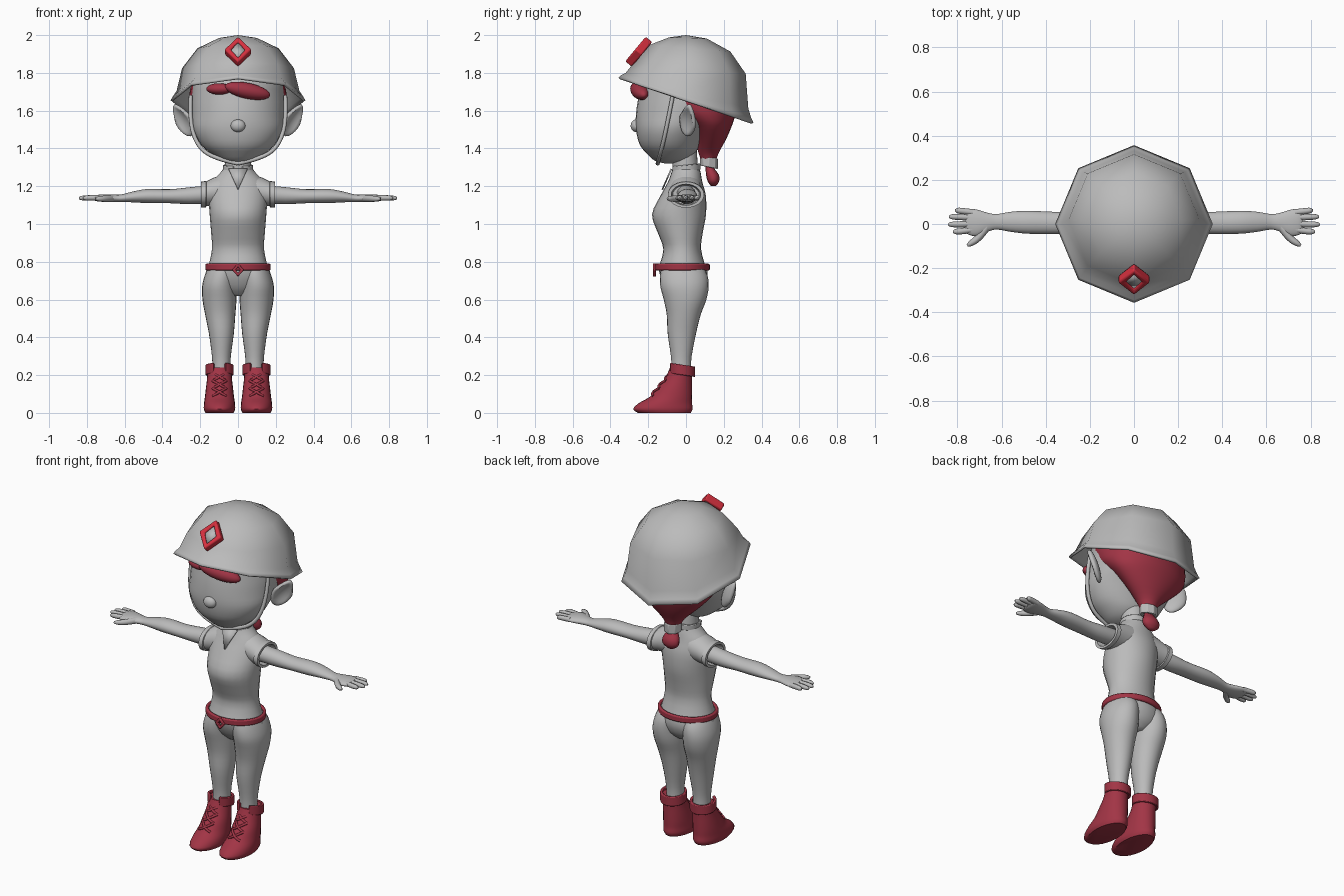
import bpy, bmesh, math
from mathutils import Vector, Matrix

cube = bpy.data.objects.get("Cube")
if cube:
    bpy.data.objects.remove(cube, do_unlink=True)


def material(name, rgb):
    m = bpy.data.materials.new(name)
    m.use_nodes = True
    m.diffuse_color = (*rgb, 1)
    m.node_tree.nodes["Principled BSDF"].inputs["Base Color"].default_value = (*rgb, 1)
    return m


GREY = material("plain grey", (0.5, 0.5, 0.5))
CRIMSON = material("dark crimson", (0.36, 0.035, 0.06))
RED = material("bright red", (0.68, 0.03, 0.05))


def finish(bm, name, mat, angle=50):
    """Turn a bmesh into a named, shaded object."""
    bmesh.ops.recalc_face_normals(bm, faces=bm.faces)
    mesh = bpy.data.meshes.new(name)
    bm.to_mesh(mesh)
    bm.free()
    mesh.materials.append(mat)
    ob = bpy.data.objects.new(name, mesh)
    bpy.context.collection.objects.link(ob)
    bpy.ops.object.select_all(action='DESELECT')
    ob.select_set(True)
    bpy.context.view_layer.objects.active = ob
    bpy.ops.object.shade_smooth_by_angle(angle=math.radians(angle))
    return ob


def spline(rows, steps):
    """Catmull-Rom interpolation between the cross-sections."""
    out = []
    for i in range(len(rows) - 1):
        p = [rows[max(i - 1, 0)], rows[i], rows[i + 1], rows[min(i + 2, len(rows) - 1)]]
        for k in range(steps):
            t = k / steps
            out.append([b + 0.5 * t * (c - a + t * (2 * a - 5 * b + 4 * c - d + t * (3 * (b - c) + d - a)))
                        for a, b, c, d in zip(*p)])
    return out + [rows[-1]]


def bridge(bm, rings, closed=True):
    for a, b in zip(rings, rings[1:]):
        n = len(a)
        for i in range(n if closed else n - 1):
            j = (i + 1) % n
            bm.faces.new((a[i], a[j], b[j], b[i]))


def loft(name, mat, rows, axis='z', side=1, steps=3, segs=24):
    """Rows are (position along axis, centre u, centre v, radius u, radius v)."""
    bm = bmesh.new()
    rings = []
    for t, cu, cv, ru, rv in spline(rows, steps):
        ring = []
        for i in range(segs):
            a = math.tau * i / segs
            u, v = cu + ru * math.cos(a), cv + rv * math.sin(a)
            x, y, z = (u, v, t) if axis == 'z' else (t, u, v)
            ring.append(bm.verts.new((side * x, y, z)))
        rings.append(ring)
    bridge(bm, rings)
    bm.faces.new(rings[0])
    bm.faces.new(rings[-1])
    return finish(bm, name, mat)


def band(name, mat, centre, rx, ry, h, th, slope=0, gap=0, n=32, bevel=0.004):
    """Rectangular-section ring, optionally open at the front."""
    bm = bmesh.new()
    rings = []
    for i in range(n + (gap > 0)):
        a = -math.pi / 2 + gap + (math.tau - 2 * gap) * i / n
        ring = []
        for e, s in ((0, -1), (th, -1), (th, 1), (0, 1)):
            x, y = (rx + e) * math.cos(a), (ry + e) * math.sin(a)
            ring.append(bm.verts.new((x, y, s * h / 2 + slope * y)))
        rings.append(ring)
    if gap:
        bm.faces.new(rings[0])
        bm.faces.new(rings[-1])
    else:
        rings.append(rings[0])
    bridge(bm, rings)
    ob = finish(bm, name, mat, 30)
    ob.location = centre
    mod = ob.modifiers.new("rounded", 'BEVEL')
    mod.width, mod.segments = bevel, 2
    return ob


def ball(name, mat, centre, scale, rot=(0, 0, 0)):
    bm = bmesh.new()
    bmesh.ops.create_uvsphere(bm, u_segments=24, v_segments=14, radius=1)
    ob = finish(bm, name, mat, 80)
    ob.location, ob.scale, ob.rotation_euler = centre, scale, rot
    return ob


def tube(name, mat, pts, radius, taper=None):
    cu = bpy.data.curves.new(name, 'CURVE')
    cu.dimensions = '3D'
    cu.bevel_depth, cu.bevel_resolution, cu.use_fill_caps = radius, 2, True
    cu.resolution_u = 6
    sp = cu.splines.new('NURBS')
    sp.points.add(len(pts) - 1)
    for i, p in enumerate(pts):
        sp.points[i].co = (*p, 1)
        sp.points[i].radius = taper[i] if taper else 1
    sp.use_endpoint_u, sp.order_u = True, 3
    cu.materials.append(mat)
    ob = bpy.data.objects.new(name, cu)
    bpy.context.collection.objects.link(ob)
    return ob


def ear(name, side):
    """Pointed leaf with a hollow on its forward-outward face."""
    up = Vector((0.5, 0.1, 0.87)).normalized()
    normal = Vector((0.75, -0.66, 0))
    normal = (normal - normal.dot(up) * up).normalized()
    wide = up.cross(normal)
    bm = bmesh.new()
    bmesh.ops.create_uvsphere(bm, u_segments=20, v_segments=14, radius=1)
    for v in bm.verts:
        w, n, u = v.co
        if n > 0:
            n -= 1.5 * max(0, 0.75 - w * w - u * u)
        w *= 1 - 0.45 * max(u, 0)
        p = Vector((0.29, 0.01, 1.55)) + up * u * 0.095 + wide * w * 0.058 + normal * n * 0.025
        v.co = (side * p.x, p.y, p.z)
    return finish(bm, name, GREY, 60)


# Torso, neck and collar
loft("shirt", GREY, [(.77, 0, -.02, .158, .125), (.865, 0, -.02, .138, .1), (.95, 0, -.03, .142, .118),
                     (1.05, 0, -.037, .15, .143), (1.15, 0, -.015, .155, .12), (1.22, 0, -.005, .14, .092),
                     (1.27, 0, 0, .095, .078), (1.3, 0, 0, .072, .07)])
loft("neck", GREY, [(1.24, 0, 0, .07, .068), (1.4, 0, -.01, .068, .066)])
band("collar", GREY, (0, 0, 1.295), .07, .066, .035, .01, slope=.1, gap=.3)
bm = bmesh.new()
bm.faces.new([bm.verts.new(p) for p in ((-.05, -.074, 1.29), (.05, -.074, 1.29), (0, -.122, 1.18))])
neckline = finish(bm, "neckline", GREY)
neckline.modifiers.new("thickness", 'SOLIDIFY').thickness = .008

# Hips and belt
loft("hips", GREY, [(.62, 0, -.005, .05, .06), (.66, 0, -.005, .13, .1), (.72, 0, -.01, .172, .125),
                    (.78, 0, -.02, .158, .128)])
band("belt", CRIMSON, (0, -.02, .772), .155, .128, .036, .018, n=40, bevel=.007)
buckle = band("belt_buckle", CRIMSON, (0, -.167, .757), .012, .016, .018, .02, n=4)
buckle.rotation_euler = (math.pi / 2, 0, 0)

# Limbs, boots, ears and straps on both sides
for s, tag in ((1, "left_"), (-1, "right_")):
    loft(tag + "trouser_leg", GREY,
         [(.24, .088, -.025, .048, .052), (.3, .088, -.025, .05, .055), (.42, .088, -.022, .066, .075),
          (.52, .094, -.012, .08, .09), (.6, .098, -.005, .09, .113), (.67, .099, -.008, .091, .128),
          (.73, .09, -.012, .085, .125), (.78, .08, -.02, .074, .105)], side=s)
    loft(tag + "boot", CRIMSON,
         [(0, .098, -.115, .075, .14), (.02, .098, -.122, .083, .157), (.05, .098, -.11, .082, .142),
          (.085, .098, -.08, .077, .112), (.13, .098, -.06, .072, .092), (.18, .098, -.04, .066, .072),
          (.24, .098, -.025, .063, .06)], side=s)
    band(tag + "boot_cuff", CRIMSON, (s * .098, -.022, .228), .06, .056, .055, .014, slope=-.15, gap=.45)
    for k in range(3):
        low, y = .09 + .04 * k, -.192 + .034 * k
        for d in (1, -1):
            tube(f"{tag}lace_{k}_{'a' if d > 0 else 'b'}", CRIMSON,
                 [(s * .098 - d * .036, y + .018, low), (s * .098, y + .002, low + .02),
                  (s * .098 + d * .036, y + .05, low + .04)], .007)
    loft(tag + "sleeve", GREY, [(.07, 0, 1.18, .085, .085), (.13, 0, 1.17, .086, .075), (.168, 0, 1.16, .088, .066),
                                (.17, 0, 1.158, .096, .07), (.195, 0, 1.155, .096, .069),
                                (.195, 0, 1.155, .078, .056), (.15, 0, 1.155, .07, .05)],
         'x', s, steps=1)
    loft(tag + "arm", GREY,
         [(.12, 0, 1.16, .05, .048), (.25, .005, 1.15, .05, .045), (.36, .005, 1.147, .05, .037),
          (.48, .008, 1.148, .052, .037), (.56, .01, 1.143, .045, .028), (.62, .01, 1.136, .035, .02),
          (.66, .008, 1.136, .042, .02), (.71, .005, 1.137, .06, .02), (.75, .01, 1.137, .058, .016),
          (.765, .01, 1.137, .045, .008)], 'x', s)
    for k, (x, y) in enumerate(((.81, .062), (.838, .033), (.842, -.002), (.82, -.035))):
        tube(f"{tag}finger_{k}", GREY, [(s * .73, y * .8 + .003, 1.138), (s * .78, y * .95, 1.139),
                                        (s * (x - .006), y, 1.137), (s * x, y, 1.136)],
             .0145, (1, 1, .85, .3))
    tube(tag + "thumb", GREY, [(s * .665, -.01, 1.136), (s * .7, -.062, 1.134), (s * .745, -.092, 1.133),
                               (s * .755, -.098, 1.133)], .017, (1.1, 1, .8, .3))
    ear(tag + "ear", s)
    tube(tag + "chin_strap", GREY, [(s * .25, -.07, 1.68), (s * .258, -.095, 1.55), (s * .215, -.125, 1.41),
                                    (s * .12, -.145, 1.345), (0, -.15, 1.32)], .011)

# Head and nose
loft("head", GREY, [(1.32, 0, -.09, .02, .02), (1.335, 0, -.085, .085, .08), (1.37, 0, -.08, .14, .125),
                    (1.42, 0, -.085, .195, .16), (1.5, 0, -.07, .238, .195), (1.58, 0, -.03, .247, .235),
                    (1.68, 0, 0, .247, .25), (1.78, 0, 0, .22, .22), (1.84, 0, 0, .1, .1)], segs=32)
ball("nose", GREY, (0, -.265, 1.52), (.039, .028, .033))

# Hair, tail and tie
loft("back_hair", CRIMSON, [(1.34, 0, .12, .045, .04), (1.38, 0, .12, .07, .055), (1.45, 0, .13, .145, .083),
                            (1.52, 0, .125, .215, .118), (1.57, 0, .095, .245, .165), (1.62, 0, .06, .255, .215),
                            (1.72, 0, .03, .252, .235), (1.78, 0, .03, .2, .2)], segs=32)
loft("hair_tail", CRIMSON, [(1.2, 0, .145, .02, .012), (1.225, 0, .145, .05, .03), (1.26, 0, .14, .05, .034),
                            (1.3, 0, .125, .03, .022), (1.34, 0, .12, .03, .025)], segs=12)
band("hair_tie", GREY, (0, .122, 1.328), .032, .028, .055, .02, slope=-.2, n=8)
ball("large_fringe_lock", CRIMSON, (.05, -.245, 1.705), (.125, .045, .042), (0, .2, .2))
ball("small_fringe_lock", CRIMSON, (-.1, -.235, 1.715), (.07, .04, .03), (0, 0, -.3))

# Eight-sided helmet, tilted back: (radius, centre y, height, slope)
bm = bmesh.new()
rings = []
for r, cy, z, slope in ((.357, 0, 1.655, -.333), (.345, 0, 1.675, -.325), (.325, .005, 1.705, -.29),
                        (.296, .02, 1.825, -.1), (.215, .02, 1.93, -.08), (.1, .01, 1.985, -.03)):
    ring = []
    for i in range(8):
        a = math.tau * i / 8
        y = r * math.sin(a)
        ring.append(bm.verts.new((r * math.cos(a), cy + y, z + slope * y)))
    rings.append(ring)
bridge(bm, rings)
crown = bm.verts.new((0, 0, 2))
for i in range(8):
    bm.faces.new((rings[-1][i], rings[-1][(i + 1) % 8], crown))
helmet = finish(bm, "helmet", GREY, 70)
shell = helmet.modifiers.new("shell", 'SOLIDIFY')
shell.thickness, shell.offset = .012, -1

# Diamond badge on the helmet front
tilt = (.877, 0, 0)
badge = band("badge_frame", RED, (0, -.25, 1.912), .038, .054, .045, .034, n=4, bevel=.008)
badge.rotation_euler = tilt
bm = bmesh.new()
bmesh.ops.create_circle(bm, cap_ends=True, segments=4, radius=1)
bmesh.ops.transform(bm, matrix=Matrix.Diagonal((.045, .06, 1, 1)), verts=bm.verts)
centre = finish(bm, "badge_centre", GREY)
centre.location, centre.rotation_euler = (0, -.258, 1.919), tilt
centre.modifiers.new("thickness", 'SOLIDIFY').thickness = .006
